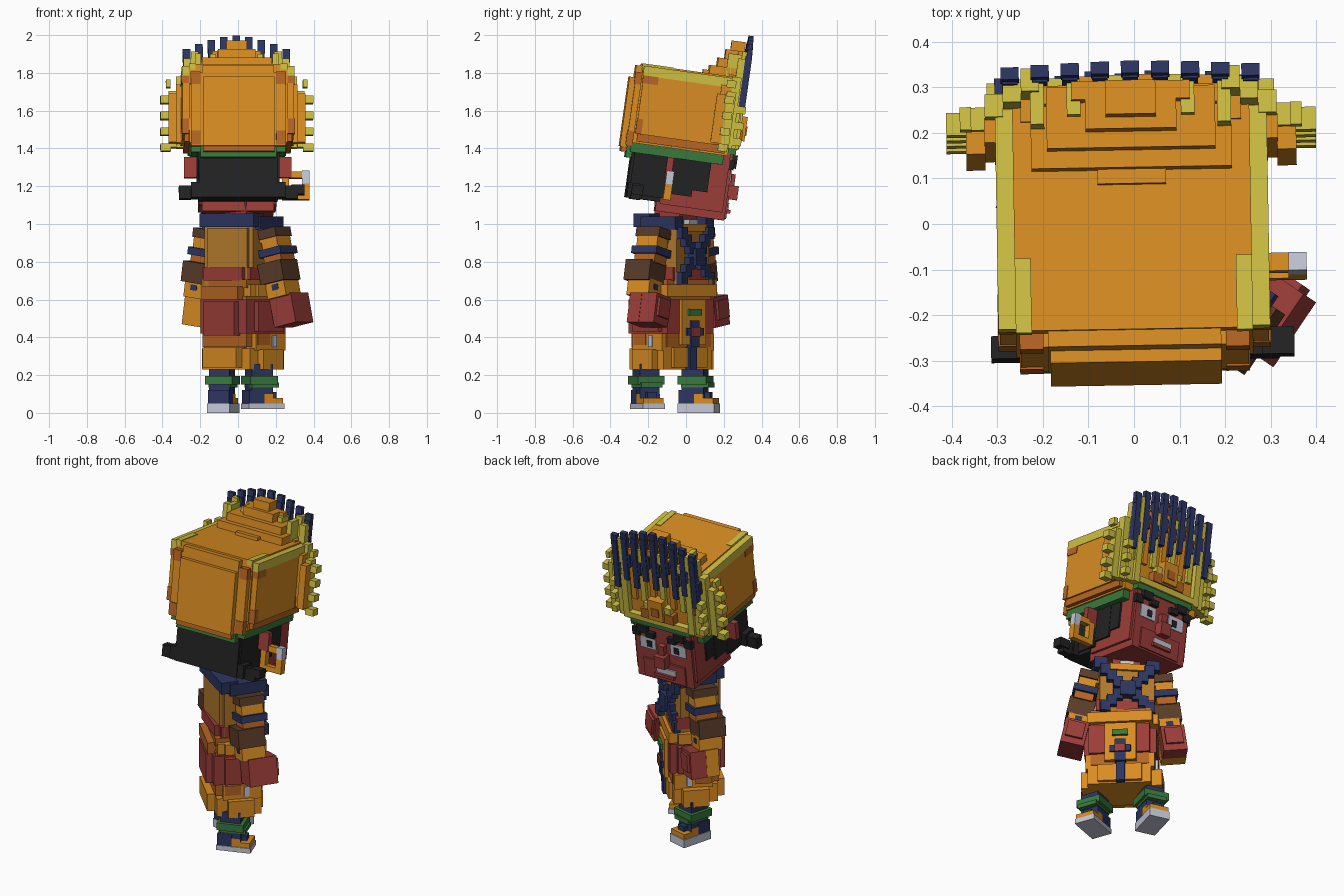
import bpy, bmesh, math
from mathutils import Matrix, Vector

COLORS = {
    "orange": (0.69, 0.265, 0.016), "dark_orange": (0.47, 0.13, 0.017),
    "ochre": (0.45, 0.19, 0.025), "gold": (0.62, 0.52, 0.055),
    "navy": (0.026, 0.036, 0.12), "red": (0.33, 0.047, 0.04),
    "green": (0.04, 0.19, 0.045), "black": (0.016, 0.016, 0.016),
    "brown": (0.10, 0.045, 0.022), "white": (0.55, 0.58, 0.68)}
MATS = {}
for n, c in COLORS.items():
    MATS[n] = bpy.data.materials.new(n)
    MATS[n].diffuse_color = (*c, 1)


def part(name, frame, boxes, mirror=False):
    """One object made of blocks: (colour, x0, x1, y0, y1, z0, z1)."""
    bm, used = bmesh.new(), []
    for col, x0, x1, y0, y1, z0, z1 in boxes:
        if col not in used:
            used.append(col)
        for s in ((1, -1) if mirror else (1,)):
            size = Matrix.Diagonal((x1 - x0, y1 - y0, z1 - z0, 1))
            mid = Vector((s * (x0 + x1) / 2, (y0 + y1) / 2, (z0 + z1) / 2))
            new = bmesh.ops.create_cube(bm, size=1, matrix=Matrix.Translation(mid) @ size)
            for f in {f for v in new["verts"] for f in v.link_faces}:
                f.material_index = used.index(col)
    me = bpy.data.meshes.new(name)
    bm.to_mesh(me)
    bm.free()
    for col in used:
        me.materials.append(MATS[col])
    ob = bpy.data.objects.new(name, me)
    ob.matrix_world = frame
    bpy.context.collection.objects.link(ob)


def turn(deg, axis):
    return Matrix.Rotation(math.radians(deg), 4, axis)


# Head nods forward, chest and hips are turned away from it step by step
HEAD = Matrix.Translation((-0.003, 0, 1.4)) @ turn(1, 'Z') @ turn(-8, 'X')
CHEST = Matrix.Translation((0.02, -0.055, 0)) @ turn(-34, 'Z')
BODY = Matrix.Translation((0.025, -0.07, 0)) @ turn(-45, 'Z')

# ---------- head ----------
part("face", HEAD, [("red", -0.19, 0.19, -0.12, 0.25, -0.35, 0.03),
                    ("red", -0.205, 0.205, -0.10, 0.235, -0.31, 0.0),
                    ("red", -0.14, 0.14, 0.24, 0.26, -0.34, -0.22)])
part("nose", HEAD, [("red", -0.035, 0.035, 0.25, 0.305, -0.235, -0.16),
                    ("red", -0.02, 0.02, 0.25, 0.28, -0.16, -0.10)])
part("mouth", HEAD, [("white", -0.08, 0.05, 0.255, 0.267, -0.29, -0.255),
                     ("red", -0.07, 0.06, 0.25, 0.278, -0.31, -0.29)])
part("eyes", HEAD, [("white", 0.05, 0.155, 0.249, 0.256, -0.155, -0.08),
                    ("black", 0.075, 0.108, 0.25, 0.26, -0.14, -0.10)], True)
part("eyebrows", HEAD, [("black", 0.045, 0.10, 0.24, 0.275, -0.07, -0.035),
                        ("black", 0.09, 0.16, 0.24, 0.275, -0.045, 0.0),
                        ("black", 0.15, 0.20, 0.23, 0.262, -0.08, -0.03)], True)
part("ears", HEAD, [("red", 0.21, 0.285, -0.095, -0.06, -0.17, -0.06)], True)
part("hair", HEAD, [("black", -0.21, 0.21, -0.285, -0.10, -0.30, -0.04)])
part("side_hair", HEAD, [("black", 0.18, 0.218, -0.27, -0.06, -0.28, -0.04),
                         ("black", 0.18, 0.217, -0.06, 0.06, -0.25, -0.03),
                         ("black", 0.18, 0.215, 0.06, 0.14, -0.215, -0.02),
                         ("black", 0.2, 0.25, -0.28, -0.20, -0.30, -0.22),
                         ("black", 0.25, 0.315, -0.26, -0.21, -0.305, -0.235)], True)
part("hair_tuft", HEAD, [("black", 0.28, 0.35, -0.26, -0.20, -0.28, -0.23)])
part("earring", HEAD, [("orange", 0.235, 0.345, -0.09, -0.05, -0.285, -0.255),
                       ("orange", 0.235, 0.27, -0.09, -0.05, -0.255, -0.15),
                       ("orange", 0.27, 0.34, -0.09, -0.05, -0.17, -0.135),
                       ("orange", 0.34, 0.38, -0.09, -0.05, -0.285, -0.20),
                       ("white", 0.34, 0.38, -0.09, -0.05, -0.20, -0.13)])

# ---------- headdress ----------
part("headband", HEAD, [("green", -0.20, 0.20, -0.315, 0.215, -0.09, -0.01),
                        ("green", -0.25, 0.25, -0.295, 0.20, -0.06, 0.0),
                        ("green", -0.20, 0.20, 0.20, 0.262, 0.0, 0.035)])
part("cap", HEAD, [("orange", -0.26, 0.26, -0.29, 0.22, -0.01, 0.41),
                   ("orange", -0.25, 0.25, -0.32, -0.28, -0.03, 0.36),
                   ("orange", -0.185, 0.19, -0.352, -0.31, -0.035, 0.335),
                   ("orange", -0.19, 0.19, -0.325, -0.28, 0.0, 0.40),
                   ("dark_orange", -0.185, 0.19, -0.345, -0.30, -0.062, -0.034)])
part("cap_sides", HEAD, [("orange", 0.25, 0.295, -0.28, 0.20, 0.04, 0.36),
                         ("dark_orange", 0.25, 0.285, -0.27, 0.20, 0.0, 0.04),
                         ("gold", 0.255, 0.298, -0.285, 0.20, 0.35, 0.402),
                         ("gold", 0.225, 0.26, -0.295, -0.13, 0.38, 0.414),
                         ("dark_orange", 0.26, 0.299, -0.283, -0.20, 0.31, 0.352),
                         ("dark_orange", 0.26, 0.299, -0.283, -0.25, 0.04, 0.12),
                         ("dark_orange", 0.26, 0.299, 0.13, 0.20, 0.04, 0.11),
                         ("dark_orange", 0.2, 0.252, -0.325, -0.29, 0.30, 0.365),
                         ("dark_orange", 0.2, 0.252, -0.325, -0.29, -0.025, 0.05)], True)
steps = [(0.075, 0.03, 0.428), (0.22, 0.062, 0.455), (0.185, 0.10, 0.50),
         (0.10, 0.135, 0.55), (0.055, 0.16, 0.60)]
part("stepped_crest", HEAD, [("orange", -w, w, y, 0.235, 0.38, z) for w, y, z in steps])

# Fan: columns that sweep back and shorten towards the sides
fan = [("gold", 0.11, 0.14, 0.17, 0.25, 0.42, 0.53), ("gold", 0.19, 0.22, 0.15, 0.25, 0.40, 0.53)]
for x, top, orange_top in ((0.22, 0.55, 0.42), (0.26, 0.51, 0.40), (0.30, 0.41, 0.36), (0.34, 0.33, 0.31)):
    y = 0.25 - (x - 0.2) * 0.45
    fan += [("gold", x - 0.02, x + 0.02, y - 0.02, y + 0.03, 0.03, top),
            ("orange", x - 0.02, x + 0.022, y - 0.07, y - 0.015, 0.05, orange_top)]
part("fan_sides", HEAD, fan, True)
part("fan_beads", HEAD, [("gold", 0.35, 0.405 if i < 4 else 0.375, 0.16, 0.21,
                          0.01 + i * 0.085, 0.05 + i * 0.085) for i in range(5)]
     + [("gold", 0.28, 0.315, 0.22, 0.28, 0.05 + i * 0.085, 0.09 + i * 0.085) for i in range(3)], True)
part("fan_panel", HEAD, [("orange", -0.21, 0.21, 0.2, 0.24, 0.03, 0.49),
                         ("orange", -0.13, 0.13, 0.2, 0.24, 0.4, 0.55)])
part("diadem", HEAD, [("gold", -0.20, 0.20, 0.235, 0.275, 0.035, 0.07),
                      ("dark_orange", -0.11, 0.11, 0.235, 0.285, 0.07, 0.13),
                      ("gold", -0.09, 0.09, 0.235, 0.28, 0.13, 0.17),
                      ("orange", -0.05, 0.05, 0.235, 0.30, 0.08, 0.21),
                      ("dark_orange", -0.025, 0.025, 0.235, 0.306, 0.11, 0.16)])
feathers = []
for i in range(-4, 5):
    x, drop = i * 0.066, abs(i) * 0.006 + i * i * 0.003
    low = 0.27 - abs(i) * 0.012 + (i % 2) * 0.05
    feathers += [("navy", x - 0.017, x + 0.017, 0.24, 0.275, low, 0.60 - drop),
                 ("navy", x - 0.034, x, 0.237, 0.272, low + 0.09, low + 0.17),
                 ("navy", x - 0.02, x + 0.02, 0.245, 0.272, 0.57 - drop, 0.638 - drop)]
    if i < 4:
        col = "gold" if i % 2 else "orange"
        feathers.append((col, x + 0.016, x + 0.05, 0.23, 0.26, 0.16, 0.51 - drop))
part("feathers", HEAD, feathers)

# ---------- torso ----------
part("neck", CHEST, [("red", -0.08, 0.08, -0.08, 0.08, 0.95, 1.12)])
part("chest", CHEST, [("ochre", -0.155, 0.155, -0.125, 0.11, 0.66, 0.99),
                      ("ochre", -0.12, 0.13, -0.145, -0.10, 0.70, 0.98),
                      ("orange", -0.18, 0.18, -0.06, 0.06, 0.90, 1.0)])
part("collar", CHEST, [("navy", -0.17, 0.175, -0.15, -0.05, 0.985, 1.055),
                       ("navy", -0.185, -0.11, -0.10, 0.12, 0.97, 1.04),
                       ("navy", 0.11, 0.185, -0.10, 0.12, 0.97, 1.04),
                       ("orange", -0.11, 0.11, 0.05, 0.125, 0.96, 1.0),
                       ("white", -0.04, 0.04, 0.05, 0.115, 0.99, 1.025)])
# Crossed straps as stair-stepped blocks
straps = [("navy", abs(k) * 0.036 - 0.01, abs(k) * 0.036 + 0.045, 0.10, 0.145,
           0.80 + k * 0.04, 0.865 + k * 0.04) for k in range(-3, 4)]
part("crossed_straps", CHEST, straps, True)
part("strap_knot", CHEST, [("navy", -0.045, 0.045, 0.10, 0.16, 0.78, 0.87)])
part("sash", CHEST @ turn(-5, 'Z'), [("red", -0.165, 0.165, -0.13, 0.115, 0.70, 0.77),
                                     ("red", -0.13, 0.13, -0.16, -0.12, 0.70, 0.77)])
part("belt", BODY, [("orange", -0.18, 0.19, -0.13, 0.15, 0.615, 0.68),
                    ("orange", -0.21, 0.21, -0.09, 0.10, 0.615, 0.68),
                    ("dark_orange", -0.13, 0.14, -0.18, -0.12, 0.60, 0.67),
                    ("dark_orange", -0.17, 0.17, -0.14, 0.13, 0.66, 0.705)])
part("skirt", BODY, [("red", -0.165, 0.18, -0.15, 0.14, 0.42, 0.60),
                     ("red", -0.20, 0.21, -0.09, 0.10, 0.43, 0.59),
                     ("red", -0.11, 0.12, -0.185, -0.14, 0.41, 0.59),
                     ("dark_orange", -0.16, 0.17, -0.14, 0.125, 0.35, 0.62)])
part("front_cloth", BODY, [("orange", -0.09, 0.09, 0.135, 0.16, 0.36, 0.60),
                           ("green", -0.045, 0.045, 0.14, 0.175, 0.515, 0.55),
                           ("navy", -0.03, 0.03, 0.14, 0.17, 0.35, 0.49),
                           ("navy", -0.06, 0.06, 0.14, 0.172, 0.41, 0.45),
                           ("red", -0.03, 0.03, 0.14, 0.18, 0.405, 0.455),
                           ("navy", -0.025, 0.025, 0.12, 0.155, 0.23, 0.35)])

# ---------- legs ----------
part("trousers", BODY, [("orange", -0.19, 0.20, -0.10, 0.12, 0.33, 0.42),
                        ("orange", -0.17, 0.19, -0.135, 0.12, 0.23, 0.34),
                        ("orange", -0.23, 0.23, -0.075, 0.075, 0.23, 0.335),
                        ("orange", -0.12, 0.13, -0.18, 0.14, 0.24, 0.345)])
part("trouser_patches", BODY, [("dark_orange", 0.12, 0.203, -0.09, 0.0, 0.36, 0.42),
                               ("white", 0.15, 0.206, 0.02, 0.05, 0.35, 0.41)], True)
for side, s, lift, b, splay in (("left", -1, 0.0, 0.015, 30), ("right", 1, 0.02, -0.03, -25)):
    leg = BODY @ Matrix.Translation((s * 0.165, b, 0)) @ turn(splay, 'Z')
    part(side + "_leg", leg, [("navy", -0.055, 0.055, -0.07, 0.05, 0.07, 0.26),
                              ("green", -0.075, 0.075, -0.085, 0.07, 0.15, 0.195),
                              ("green", -0.06, 0.06, -0.07, 0.08, 0.135, 0.16)])
    part(side + "_shoe", leg, [("white", -0.062, 0.062, -0.09, 0.11, lift, 0.05),
                               ("navy", -0.057, 0.057, -0.085, 0.0, 0.05, 0.12),
                               ("orange", -0.057, 0.057, 0.0, 0.05, 0.05, 0.10),
                               ("navy", -0.025, 0.025, 0.0, 0.08, 0.05, 0.11),
                               ("orange", -0.057, 0.057, 0.05, 0.105, 0.05, 0.08)])

# ---------- arms: elbows back, hands forward ----------
for side, s, tilt, back in (("left", -1, 8, "orange"), ("right", 1, 12, "red")):
    arm = CHEST @ Matrix.Translation((s * 0.205, 0, 0.975)) @ turn(-s * tilt, 'Y')
    part(side + "_sleeve", arm, [("brown", -0.055, 0.055, -0.075, 0.075, -0.05, 0.0),
                                 ("orange", -0.05, 0.05, -0.065, 0.065, -0.12, -0.04),
                                 ("navy", -0.07, 0.07, -0.08, 0.08, -0.145, -0.105),
                                 ("dark_orange", -0.055, 0.055, -0.065, 0.065, -0.19, -0.14)])
    part(side + "_forearm", arm @ Matrix.Translation((0, -0.025, 0)),
         [("brown", -0.075, 0.075, -0.08, 0.08, -0.29, -0.18),
          ("orange", -0.06, 0.06, -0.06, 0.08, -0.37, -0.28),
          ("navy", -0.02, 0.02, -0.063, 0.083, -0.33, -0.30)])
    part(side + "_hand", arm @ Matrix.Translation((0, 0.03, 0)),
         [("red", -0.068, 0.068, -0.01, 0.085, -0.52, -0.36),
          (back, -0.07, 0.07, -0.085, -0.01, -0.52, -0.36),
          ("red", -0.05, 0.05, 0.08, 0.10, -0.48, -0.38)])
